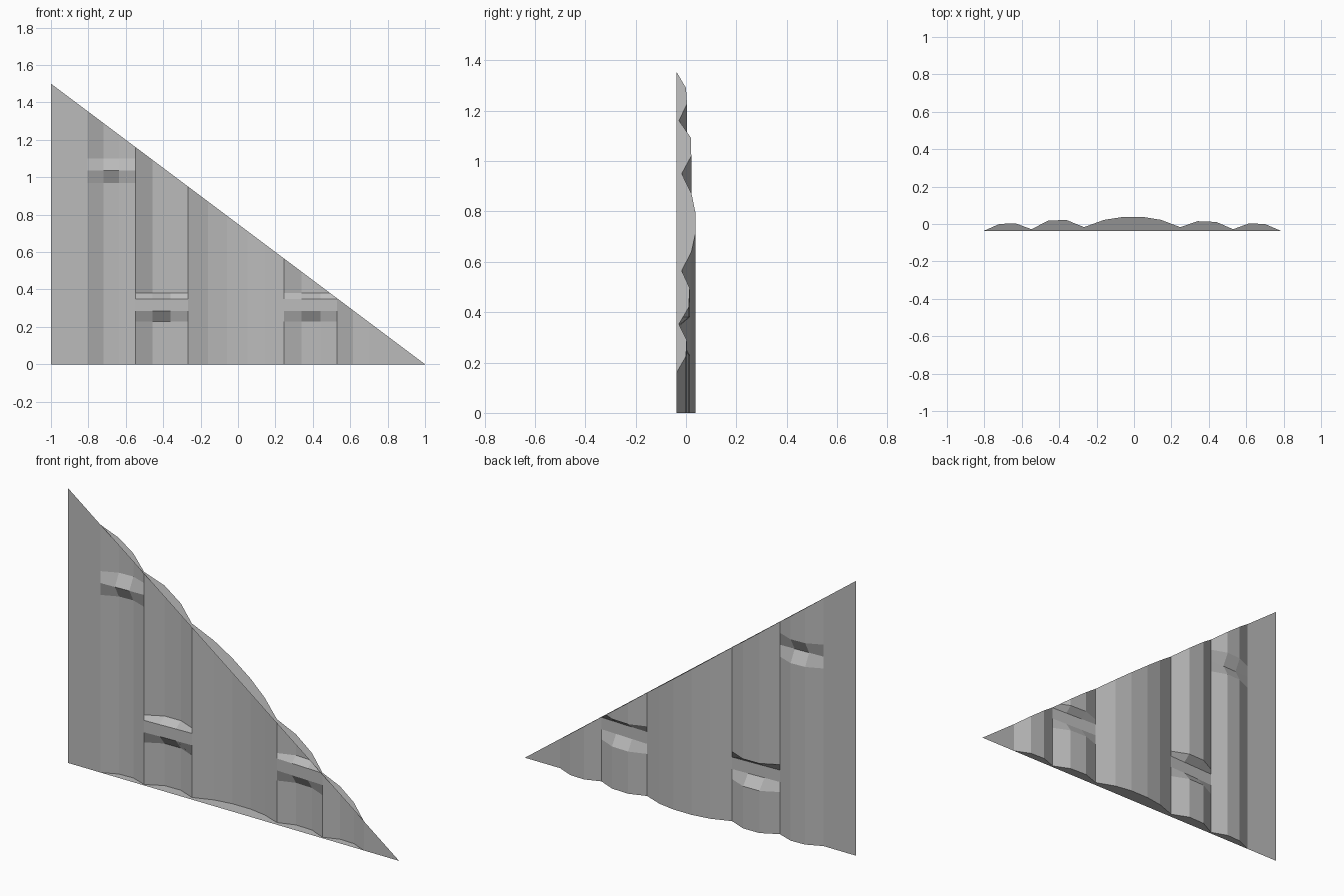
import bpy, bmesh
from mathutils import Vector

if "Cube" in bpy.data.objects:
    bpy.data.objects.remove(bpy.data.objects["Cube"])

FRONT = -0.0375          # plane of the flat margins
CLOTH = bpy.data.materials.new("grey_cloth")
CLOTH.diffuse_color = (0.5, 0.5, 0.5, 1)
CLOTH.use_nodes = True
CLOTH.node_tree.nodes["Principled BSDF"].inputs["Base Color"].default_value = CLOTH.diffuse_color

# Cross-section of the billows: (x, y) per column, sharing the seams
COLUMNS = [
    [(-1.0, FRONT), (-0.805, FRONT)],
    [(-0.805, FRONT), (-0.72, 0.0), (-0.635, 0.004), (-0.548, -0.028)],
    [(-0.548, -0.028), (-0.457, 0.019), (-0.36, 0.021), (-0.267, -0.017)],
    [(-0.267, -0.017), (-0.16, 0.022), (-0.06, 0.0375), (0.05, 0.0375),
     (0.145, 0.022), (0.247, -0.017)],
    [(0.247, -0.017), (0.34, 0.015), (0.44, 0.011), (0.53, -0.028)],
    [(0.53, -0.028), (0.615, 0.003), (0.70, 0.0), (0.787, FRONT)],
    [(0.787, FRONT), (1.0, FRONT)],
]
# Heights where a column is full (False) or pinched flat (True)
PLAIN = [(0, False), (1.5, False)]
HIGH_PINCH = [(0, False), (0.97, False), (1.035, True), (1.10, False), (1.5, False)]
LOW_PINCH = [(0, False), (0.23, False), (0.285, True), (0.35, True),
             (0.38, False), (1.5, False)]
ROWS = [PLAIN, HIGH_PINCH, LOW_PINCH, PLAIN, LOW_PINCH, PLAIN, PLAIN]


def add_column(bm, profile, rows):
    (x0, y0), (x1, y1) = profile[0], profile[-1]
    grid = []
    for z, pinched in rows:
        line = []
        for x, y in profile:
            if pinched:
                y = y0 + (y1 - y0) * (x - x0) / (x1 - x0)
            line.append(bm.verts.new((x, y, z)))
        grid.append(line)
    for low, high in zip(grid, grid[1:]):
        for i in range(len(profile) - 1):
            bm.faces.new((low[i + 1], low[i], high[i], high[i + 1]))


def close_edge(bm, on_edge):
    # Strip joining the billowed edge to the straight front line
    edges = [e for e in bm.edges if len(e.link_faces) == 1
             and all(on_edge(v.co) for v in e.verts)
             and any(v.co.y > FRONT + 0.001 for v in e.verts)]
    new = bmesh.ops.extrude_edge_only(bm, edges=edges)["geom"]
    for v in new:
        if isinstance(v, bmesh.types.BMVert):
            v.co.y = FRONT


# Billowed triangular sail
bm = bmesh.new()
for profile, rows in zip(COLUMNS, ROWS):
    add_column(bm, profile, rows)

# Slanted edge from the tip down to the lower corner
bmesh.ops.bisect_plane(bm, geom=bm.verts[:] + bm.edges[:] + bm.faces[:], dist=1e-5,
                       plane_co=Vector((1, 0, 0)), plane_no=Vector((0.75, 0, 1)),
                       clear_outer=True)
bmesh.ops.remove_doubles(bm, verts=bm.verts, dist=1e-4)

# Thin caps along the foot and the slanted edge
close_edge(bm, lambda c: abs(c.z) < 1e-4)
close_edge(bm, lambda c: abs(c.z - 0.75 * (1 - c.x)) < 1e-3 and c.z > 1e-3)
bmesh.ops.remove_doubles(bm, verts=bm.verts, dist=1e-4)
bmesh.ops.recalc_face_normals(bm, faces=bm.faces)

mesh = bpy.data.meshes.new("sail")
bm.to_mesh(mesh)
bm.free()
mesh.materials.append(CLOTH)
sail = bpy.data.objects.new("sail", mesh)
bpy.context.collection.objects.link(sail)
